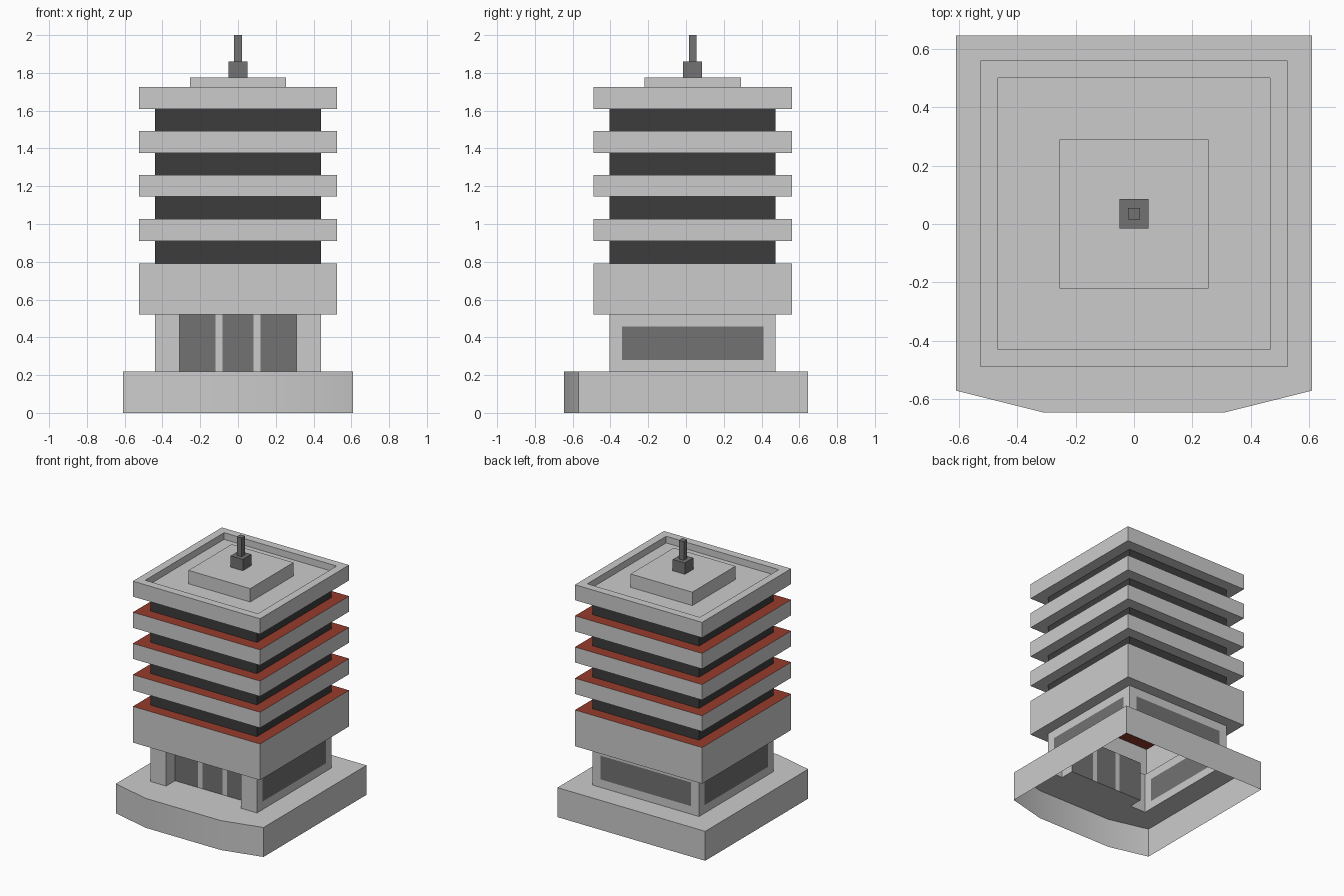
import bpy, bmesh
from mathutils import Vector

if "Cube" in bpy.data.objects:
    bpy.data.objects.remove(bpy.data.objects["Cube"])

CY = 0.035  # the tower sits slightly behind the plinth centre


def material(name, rgb):
    m = bpy.data.materials.new(name)
    m.diffuse_color = (*rgb, 1)
    m.use_nodes = True
    m.node_tree.nodes["Principled BSDF"].inputs["Base Color"].default_value = m.diffuse_color
    return m


RED = material("red_ledge", (0.30, 0.045, 0.025))
DARK = material("dark_glazing", (0.045, 0.045, 0.045))
GLASS = material("grey_glass", (0.17, 0.17, 0.17))
GREY = material("grey_wall", (0.6, 0.6, 0.6))
MATS = [GREY, RED, DARK, GLASS]


def square(h):
    return [(-h, CY - h), (h, CY - h), (h, CY + h), (-h, CY + h)]


class Shell:
    """Collects walls and horizontal plates into one object."""

    def __init__(self, name):
        self.name, self.bm = name, bmesh.new()

    def quad(self, points, mat):
        f = self.bm.faces.new([self.bm.verts.new(p) for p in points])
        f.material_index = MATS.index(mat)

    def panel(self, a, b, z0, z1, mat=GREY):
        # upright face from plan point a to b
        self.quad([(*a, z0), (*b, z0), (*b, z1), (*a, z1)], mat)

    def walls(self, poly, z0, z1, mat=GREY):
        for a, b in zip(poly, poly[1:] + poly[:1]):
            self.panel(a, b, z0, z1, mat)

    def plate(self, outer, z, up=1, mat=GREY, hole=None):
        edges = []
        for loop in filter(None, (outer, hole)):
            vs = [self.bm.verts.new((*p, z)) for p in loop]
            edges += [self.bm.edges.new((vs[i - 1], vs[i])) for i in range(len(vs))]
        res = bmesh.ops.triangle_fill(self.bm, edges=edges, use_beauty=True,
                                      normal=Vector((0, 0, up)))
        for f in res["geom"]:
            if isinstance(f, bmesh.types.BMFace):
                f.normal_update()
                if f.normal.z * up < 0:
                    f.normal_flip()
                f.material_index = MATS.index(mat)

    def finish(self, smooth=False):
        bmesh.ops.remove_doubles(self.bm, verts=self.bm.verts, dist=1e-4)
        mesh = bpy.data.meshes.new(self.name)
        self.bm.to_mesh(mesh)
        self.bm.free()
        for m in MATS:
            mesh.materials.append(m)
        ob = bpy.data.objects.new(self.name, mesh)
        bpy.context.collection.objects.link(ob)
        if smooth:
            bpy.ops.object.select_all(action="DESELECT")
            ob.select_set(True)
            bpy.context.view_layer.objects.active = ob
            bpy.ops.object.shade_smooth_by_angle(angle=0.52)


OUT, CORE, INNER = 0.525, 0.44, 0.465
F, B, D = CY - CORE, CY + CORE, -0.30   # lobby front, back, recessed door line
footprint = [(-CORE, F), (-0.31, F), (-0.31, D), (0.31, D),
             (0.31, F), (CORE, F), (CORE, B), (-CORE, B)]

# plinth with faceted front, open underneath
base = Shell("plinth")
plan = [(-0.61, -0.57), (-0.31, -0.645), (0.31, -0.645), (0.61, -0.57),
        (0.61, 0.645), (-0.61, 0.645)]
base.walls(plan, 0, 0.22)
base.plate(plan, 0.22, hole=footprint)
base.finish(smooth=True)

# lobby: door recess at the front, one framed window on each other side
lobby = Shell("lobby")
for i in (0, 1, 3, 4):
    lobby.panel(footprint[i], footprint[i + 1], 0.22, 0.52)
xs = [-0.31, -0.12, -0.082, 0.082, 0.12, 0.31]
for i in range(5):
    lobby.panel((xs[i], D), (xs[i + 1], D), 0.22, 0.52, GREY if i % 2 else GLASS)
zs = [0.22, 0.28, 0.457, 0.52]
for a, b in zip(footprint[5:], footprint[6:] + footprint[:1]):
    a, b = Vector(a), Vector(b)
    cuts = [a.lerp(b, t) for t in (0, 0.074, 0.926, 1)]
    for i in range(3):
        for j in range(3):
            lobby.panel(cuts[i], cuts[i + 1], zs[j], zs[j + 1],
                        GLASS if i == j == 1 else GREY)
lobby.finish()

# storeys: projecting slab with red ledge, then a recessed glazing band
levels = [(0.52, 0.79), (0.91, 1.027), (1.145, 1.26), (1.377, 1.493), (1.61, 1.725)]
for n, (z0, z1) in enumerate(levels[:-1]):
    slab = Shell(f"floor_slab_{n + 1}")
    slab.walls(square(OUT), z0, z1)
    slab.plate(square(OUT), z0, up=-1, hole=square(CORE) if n else footprint)
    slab.plate(square(OUT), z1, mat=RED, hole=square(CORE))
    slab.finish()
    band = Shell(f"window_band_{n + 1}")
    band.walls(square(CORE), z1, levels[n + 1][0], DARK)
    band.finish()

# roof with parapet
z0, z1 = levels[-1]
roof = Shell("roof_parapet")
roof.walls(square(OUT), z0, z1)
roof.plate(square(OUT), z0, up=-1, hole=square(CORE))
roof.plate(square(OUT), z1, hole=square(INNER))
roof.walls(square(INNER)[::-1], 1.675, z1)
roof.plate(square(INNER), 1.675)
roof.finish()

# rooftop housing and mast
for name, h, a, b, mat in [("roof_housing", 0.255, 1.675, 1.775, GREY),
                           ("mast_base", 0.05, 1.775, 1.86, GLASS),
                           ("mast", 0.02, 1.86, 2.0, GLASS)]:
    box = Shell(name)
    box.walls(square(h), a, b, mat)
    box.plate(square(h), b, mat=mat)
    box.finish()
